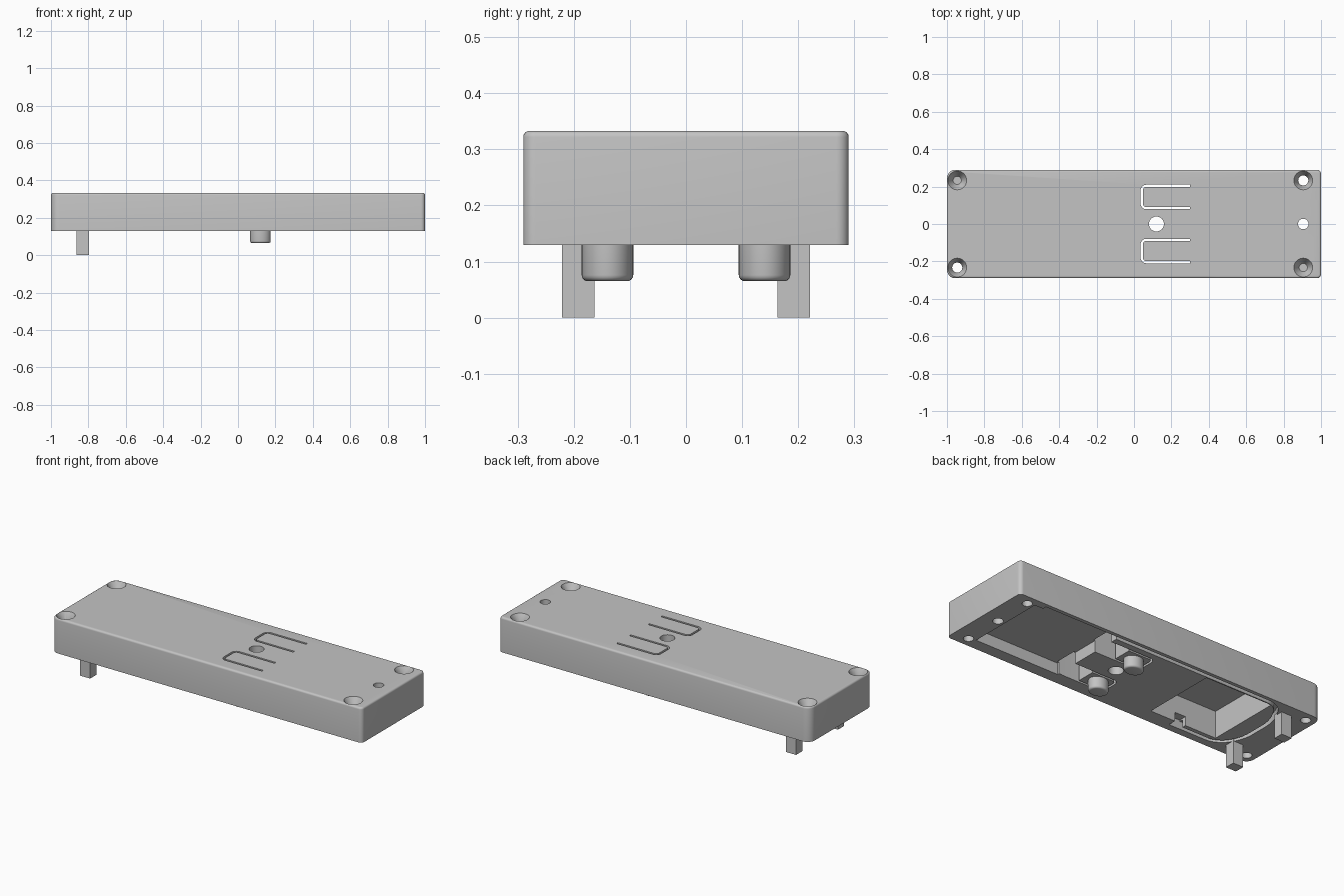
import bpy, bmesh, math
from mathutils import Vector

if "Cube" in bpy.data.objects:
    bpy.data.objects.remove(bpy.data.objects["Cube"], do_unlink=True)

BASE, TOP = 0.13, 0.333
LOW, HIGH = BASE - 0.05, TOP + 0.05      # overshoot for through cuts

grey = bpy.data.materials.new("plain grey")
grey.use_nodes = True
grey.diffuse_color = (0.55, 0.55, 0.55, 1)
grey.node_tree.nodes["Principled BSDF"].inputs["Base Color"].default_value = grey.diffuse_color


def finish(name, bm):
    bmesh.ops.recalc_face_normals(bm, faces=bm.faces)
    mesh = bpy.data.meshes.new(name)
    bm.to_mesh(mesh)
    bm.free()
    mesh.materials.append(grey)
    obj = bpy.data.objects.new(name, mesh)
    bpy.context.collection.objects.link(obj)
    return obj


def arc_corner(a, b, c, r, steps=6):
    """Points rounding the corner b between a and c."""
    a, b, c = Vector(a), Vector(b), Vector(c)
    p, q = b + (a - b).normalized() * r, b + (c - b).normalized() * r
    out = []
    for i in range(steps + 1):
        t = i / steps
        w = 0.7071 * 2 * t * (1 - t)
        out.append((p * (1 - t) ** 2 + b * w + q * t * t) / ((1 - t) ** 2 + w + t * t))
    return out


def rounded_path(pts, r):
    path = [Vector(pts[0])]
    for a, b, c in zip(pts, pts[1:], pts[2:]):
        path += arc_corner(a, b, c, r)
    return path + [Vector(pts[-1])]


def ribbon(path, width):
    """Closed outline of constant width along an open path."""
    left, right = [], []
    for i, p in enumerate(path):
        d = (path[min(i + 1, len(path) - 1)] - path[max(i - 1, 0)]).normalized()
        n = Vector((-d.y, d.x)) * width / 2
        left.append(p + n)
        right.append(p - n)
    return left + right[::-1]


def prism(name, outline, z0, z1, round_z=None, r=0.012):
    """Extruded outline, optionally with a rounded rim at height round_z."""
    bm = bmesh.new()
    face = bm.faces.new([bm.verts.new((p[0], p[1], z0)) for p in outline])
    ext = bmesh.ops.extrude_face_region(bm, geom=[face])
    for v in ext["geom"]:
        if isinstance(v, bmesh.types.BMVert):
            v.co.z = z1
    if round_z is not None:
        rim = [e for e in bm.edges if all(abs(v.co.z - round_z) < 1e-5 for v in e.verts)]
        bmesh.ops.bevel(bm, geom=rim, offset=r, segments=4, profile=0.5, affect="EDGES")
    return finish(name, bm)


def rect(x0, x1, y0, y1):
    return [(x0, y0), (x1, y0), (x1, y1), (x0, y1)]


def ellipse(x, y, rx, ry, n=40):
    return [(x + rx * math.cos(math.tau * i / n), y + ry * math.sin(math.tau * i / n))
            for i in range(n)]


def cone(name, x, y, r0, r1, z0, z1):
    bm = bmesh.new()
    bmesh.ops.create_cone(bm, cap_ends=True, segments=32, radius1=r0, radius2=r1, depth=z1 - z0)
    bmesh.ops.translate(bm, verts=bm.verts, vec=(x, y, (z0 + z1) / 2))
    return finish(name, bm)


def cut(target, cutter):
    cutter.hide_render = True
    mod = target.modifiers.new("cut", "BOOLEAN")
    mod.operation, mod.solver, mod.object = "DIFFERENCE", "EXACT", cutter
    bpy.context.view_layer.objects.active = target
    bpy.ops.object.modifier_apply(modifier=mod.name)
    bpy.data.objects.remove(cutter, do_unlink=True)


def smooth(obj):
    bpy.ops.object.select_all(action="DESELECT")
    obj.select_set(True)
    bpy.context.view_layer.objects.active = obj
    bpy.ops.object.shade_smooth_by_angle(angle=math.radians(30))


# Cover: block with rounded upright corners and a soft top rim
corners = rect(-1, 1, -0.29, 0.29)
outline = []
for i, radius in enumerate((0.045, 0.022, 0.022, 0.045)):
    outline += arc_corner(corners[i - 1], corners[i], corners[(i + 1) % 4], radius)
cover = prism("cover", outline, BASE, TOP, TOP, 0.011)

# Large shallow pocket, with a short step at its end, and the deep pocket
shallow = [(0.325, -0.22), (0.865, -0.22), (0.865, 0.245), (0.81, 0.245),
           (0.81, 0.268), (0.325, 0.268)]
cut(cover, prism("shallow_pocket", shallow, LOW, 0.196))
cut(cover, prism("deep_pocket", rect(-0.71, -0.28, -0.2, 0.24), LOW, 0.287))

# Cable groove around the deep pocket, and the notch leading into it
route = rounded_path([(0.34, 0.258), (-0.74, 0.258), (-0.82, 0.12), (-0.82, -0.12),
                      (-0.74, -0.235), (-0.48, -0.235)], 0.06)
cut(cover, prism("cable_groove", ribbon(route, 0.022), LOW, 0.175))
cut(cover, prism("cable_notch", rect(-0.51, -0.44, -0.247, -0.19), LOW, 0.182))

for side in (-1, 1):
    # Thinned hinge behind each button
    ys = sorted((side * 0.078, side * 0.208))
    cut(cover, prism("hinge_pocket", rect(0.2, 0.335, *ys), LOW, 0.285))
    # U-shaped slot freeing each button
    slot = rounded_path([(0.3, side * 0.204), (0.041, side * 0.204),
                         (0.041, side * 0.085), (0.3, side * 0.085)], 0.025)
    cut(cover, prism("button_slot", ribbon(slot, 0.012), LOW, HIGH))
    # Countersunk screw holes
    for x in (-0.945, 0.905):
        y = side * 0.233
        cut(cover, cone("screw_hole", x, y, 0.027, 0.027, LOW, HIGH))
        cut(cover, cone("countersink", x, y, 0.022, 0.056, TOP - 0.05, TOP + 0.01))

# Centre hole and end hole
cut(cover, cone("centre_hole", 0.12, 0, 0.04, 0.04, LOW, HIGH))
cut(cover, cone("end_hole", 0.905, 0, 0.028, 0.028, LOW, HIGH))
smooth(cover)

# Button plungers and locating posts under the cover
for side, word in ((-1, "right"), (1, "left")):
    button = prism("button_" + word, ellipse(0.12, side * 0.14, 0.055, 0.046),
                   0.065, BASE + 0.01, 0.065, 0.011)
    smooth(button)
    ys = sorted((side * 0.163, side * 0.221))
    prism("post_" + word, rect(-0.863, -0.797, *ys), 0, BASE + 0.01)
